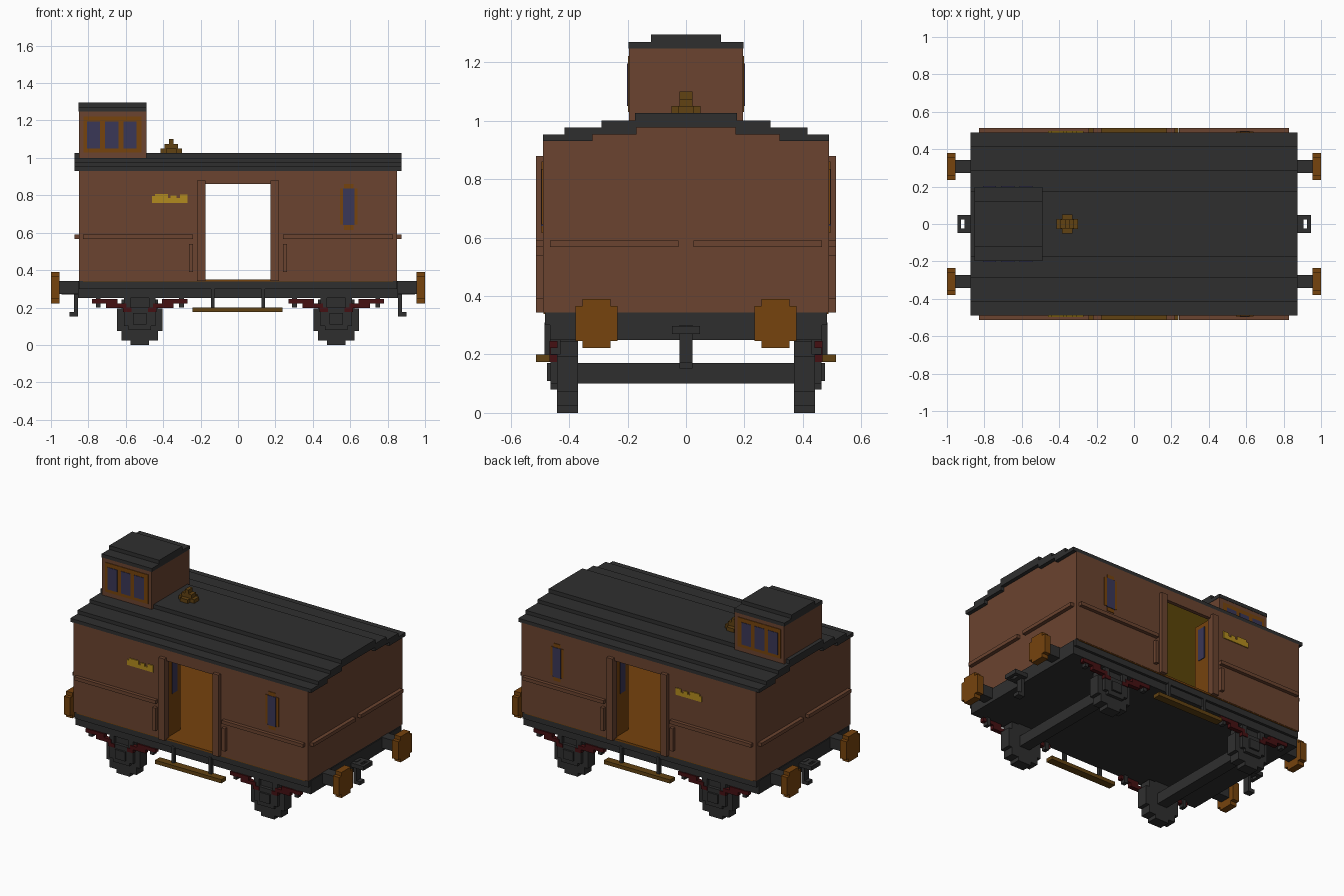
import bpy, bmesh, math

cube = bpy.data.objects.get("Cube")
if cube:
    bpy.data.objects.remove(cube, do_unlink=True)


def material(name, r, g, b):
    m = bpy.data.materials.new(name)
    m.use_nodes = True
    m.diffuse_color = (r, g, b, 1)
    m.node_tree.nodes["Principled BSDF"].inputs["Base Color"].default_value = (r, g, b, 1)
    return m


BROWN = material("brown_paint", .145, .057, .029)
GREY = material("dark_grey", .028, .028, .028)
ORANGE = material("orange_wood", .18, .056, .004)
GOLD = material("gold", .45, .26, .013)
BRASS = material("dark_brass", .12, .054, .006)
RED = material("dark_red", .06, .005, .006)
GLASS = material("blue_glass", .042, .038, .095)

V = 0.0243  # block size of the stepped shapes


def finish(name, bm, mat):
    bmesh.ops.recalc_face_normals(bm, faces=bm.faces)
    mesh = bpy.data.meshes.new(name)
    bm.to_mesh(mesh)
    bm.free()
    mesh.materials.append(mat)
    ob = bpy.data.objects.new(name, mesh)
    bpy.context.collection.objects.link(ob)
    return ob


def boxes(name, mat, spans, mx=False, my=False):
    """Boxes given as (x0, x1, y0, y1, z0, z1), optionally mirrored in x and y."""
    bm = bmesh.new()
    for x0, x1, y0, y1, z0, z1 in spans:
        for sx in ((1, -1) if mx else (1,)):
            for sy in ((1, -1) if my else (1,)):
                vs = bmesh.ops.create_cube(bm, size=1)["verts"]
                for v in vs:
                    v.co.x = sx * (x1 if v.co.x > 0 else x0)
                    v.co.y = sy * (y1 if v.co.y > 0 else y0)
                    v.co.z = z1 if v.co.z > 0 else z0
    return finish(name, bm, mat)


def prism(name, mat, outline, axis, start, end):
    """Extrude a 2D outline (u, z) along the x or y axis."""
    bm = bmesh.new()
    place = (lambda u, z, d: (d, u, z)) if axis == "x" else (lambda u, z, d: (u, d, z))
    face = bm.faces.new([bm.verts.new(place(u, z, start)) for u, z in outline])
    new = bmesh.ops.extrude_face_region(bm, geom=[face])["geom"]
    for v in new:
        if isinstance(v, bmesh.types.BMVert):
            v.co["xy".index(axis)] = end
    return finish(name, bm, mat)


def stepped_disc(cu, cz, radius, rows):
    """Outline of a circle built from square steps."""
    h = 2 * radius / rows
    side = []
    for i in range(rows):
        z = (i + .5) * h - radius
        w = round(math.sqrt(radius ** 2 - z ** 2) / h - .15) * h
        side += [(w, z - h / 2), (w, z + h / 2)]
    ring = side + [(-u, z) for u, z in reversed(side)]
    clean = [p for i, p in enumerate(ring) if math.dist(p, ring[i - 1]) > 1e-6]
    return [(cu + u, cz + z) for u, z in clean]


# Stepped roof and end walls
UNDER = [(.49, .93), (.32, .93), (.32, .953), (.17, .953), (.17, .977)]
OVER = [(.175, 1.026), (.175, 1.0), (.29, 1.0), (.29, .977),
        (.415, .977), (.415, .953), (.49, .953)]


def mirrored(half):
    return half + [(-u, z) for u, z in reversed(half)]


roof_outline = mirrored(UNDER) + [(-u, z) for u, z in reversed(OVER)] + OVER
prism("roof", GREY, roof_outline, "x", -.875, .875)
for name, s in (("left", 1), ("right", -1)):
    prism(name + "_end_wall", BROWN, mirrored([(.49, .343)] + UNDER), "x", s * .83, s * .85)

# Side walls around the doorways, door posts and raised rails
boxes("side_walls", BROWN, [(.178, .83, .466, .49, .343, .93)], True, True)
boxes("door_headers", BROWN, [(-.178, .178, .466, .49, .86, .93)], my=True)
boxes("door_posts", BROWN, [(.175, .218, .466, .513, .343, .88)], True, True)
boxes("side_rails", BROWN, [(.24, .83, .49, .513, .567, .59),
                            (.24, .263, .49, .513, .39, .54)], True, True)
boxes("end_rails", BROWN, [(.85, .875, .025, .465, .567, .59)], True, True)

# Interior
boxes("floor", ORANGE, [(-.83, .83, -.488, .488, .338, .35)])
boxes("ceiling", GOLD, [(-.83, .83, -.466, .466, .915, .928)])
boxes("side_linings", ORANGE, [(.2, .83, .46, .466, .35, .915)], True, True)
boxes("end_linings", ORANGE, [(.824, .83, -.46, .46, .35, .915)], True)
boxes("open_doors", ORANGE, [(.18, .204, .34, .47, .35, .86)], True, True)
boxes("door_windows", GLASS, [(.176, .18, .375, .43, .62, .83)], True, True)

# Side windows
boxes("window_frames", ORANGE, [(.545, .64, .49, .494, .645, .835),
                                (.567, .617, .49, .494, .615, .86)], my=True)
boxes("window_panes", GLASS, [(.562, .622, .49, .497, .64, .835)], my=True)

# Plain ornamental plates on the sides
boxes("side_plates", GOLD, [(-.435, -.27, .49, .496, .76, .785), (-.46, -.435, .49, .496, .76, .795),
                            (-.445, -.375, .49, .496, .785, .808), (-.36, -.33, .49, .496, .785, .8),
                            (-.31, -.27, .49, .496, .785, .805)], my=True)

# Lookout cabin
boxes("cabin", BROWN, [(-.85, -.49, -.195, .195, .99, 1.247)])
boxes("cabin_roof", GREY, [(-.852, -.488, -.197, .197, 1.247, 1.27),
                           (-.852, -.488, -.12, .12, 1.27, 1.295)])
boxes("cabin_window_frames", ORANGE, [(-.825, -.515, .195, .199, 1.03, 1.222)], my=True)
boxes("cabin_windows", GLASS, [(x, x + .07, .195, .202, 1.05, 1.195)
                               for x in (-.807, -.71, -.613)], my=True)

# Roof vent
boxes("roof_vent", BRASS, [(-.415, -.3, -.026, .026, 1.02, 1.05),
                           (-.385, -.33, -.05, .05, 1.02, 1.05),
                           (-.393, -.322, -.023, .023, 1.05, 1.075),
                           (-.37, -.345, -.023, .023, 1.075, 1.1)])

# Underframe
boxes("underframe", GREY, [(-.855, .855, -.466, .466, .25, .338),
                           (-.85, .85, -.483, .483, .3, .343)])
boxes("frame_plates", GREY, [(-.13, .12, .466, .47, .25, .3)], my=True)

# Buffers, coupling rings and hooks at both ends
for end, sx in (("left", 1), ("right", -1)):
    for side, sy in (("front", -1), ("back", 1)):
        prism(f"{end}_{side}_buffer", ORANGE, stepped_disc(sy * .307, .306, .084, 7),
              "x", sx * .955, sx)
boxes("buffer_shanks", GREY, [(.85, .957, .272, .342, .272, .343)], True, True)
boxes("coupling_rings", GREY, [(.85, .905, -.048, .048, .27, .297),
                               (.925, .945, -.048, .048, .27, .297),
                               (.9, .93, .024, .048, .27, .297),
                               (.9, .93, -.048, -.024, .27, .297)], True)
boxes("hooks", GREY, [(.855, .877, -.022, .022, .152, .3),
                      (.87, .902, -.022, .022, .152, .175)], True)

# Wheels, axles, axle guards and springs
for end, x in (("left", .525), ("right", -.525)):
    for side, s in (("front", -1), ("back", 1)):
        prism(f"{end}_{side}_wheel", GREY, stepped_disc(x, .134, .134, 11), "y", s * .37, s * .442)
A = .525
boxes("axles", GREY, [(A - .036, A + .036, -.38, .38, .1, .17)], True)
boxes("axle_guards", GREY, [(A - .06, A + .06, .44, .463, .08, .2),
                            (A - .085, A - .05, .44, .463, .1, .25),
                            (A + .05, A + .085, .44, .463, .1, .25),
                            (A - .036, A + .036, .46, .475, .11, .17)], True, True)
boxes("springs", RED, [(A + s * a, A + s * b, .44, .468, z, z + V)
                       for s in (1, -1)
                       for a, b, z in ((.12, .255, .222), (.07, .18, .198), (.045, .09, .175))],
      True, True)
boxes("spring_hangers", GREY, [(A + s * .21, A + s * .235, .43, .463, .2, .26)
                               for s in (1, -1)], True, True)

# Footboards below the doors
boxes("footboards", BRASS, [(-.243, .238, .463, .513, .175, .199)], my=True)
boxes("footboard_hangers", GREY, [(.125, .145, .463, .485, .198, .31)], True, True)
